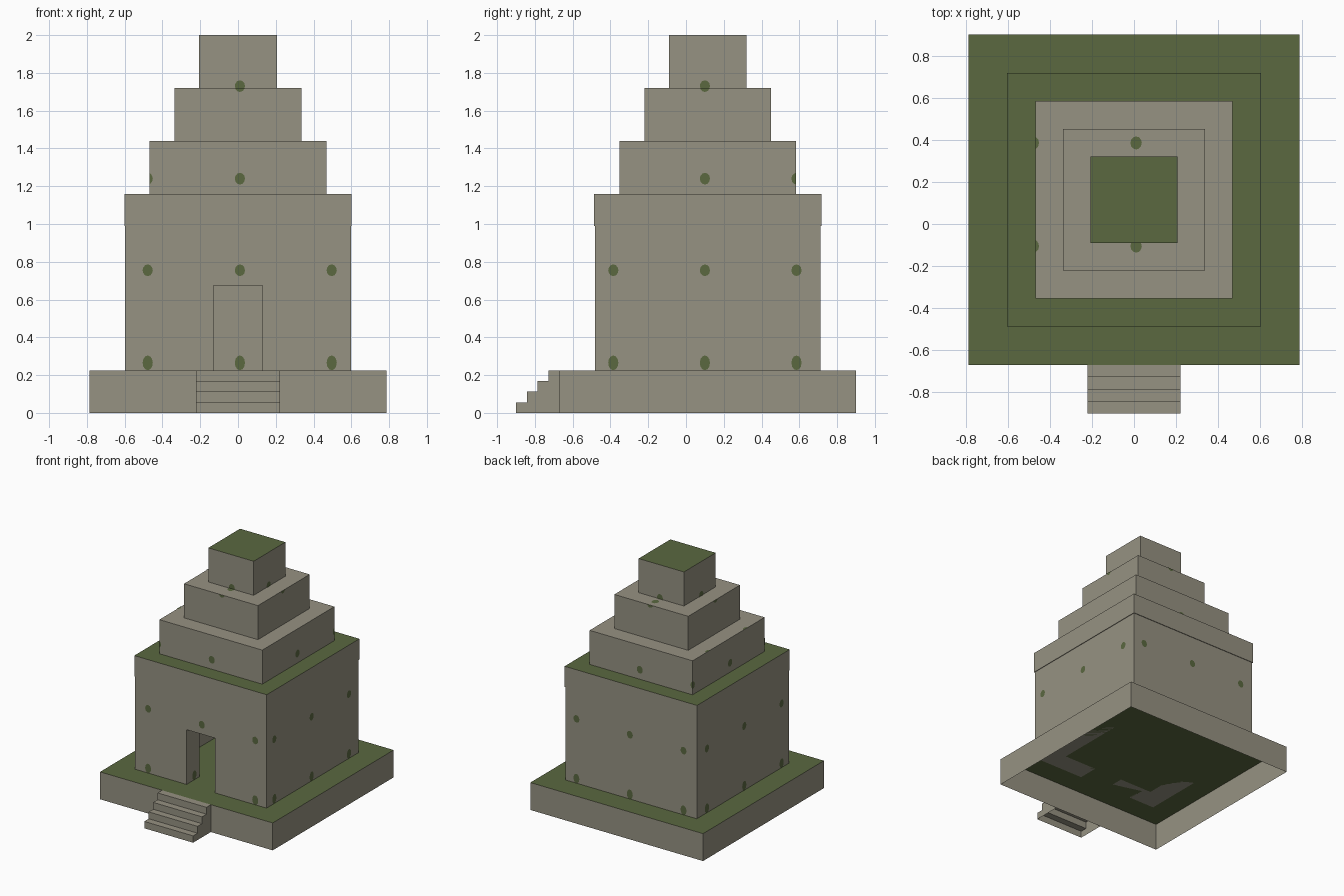
import bpy, bmesh, math
from mathutils import Vector

if "Cube" in bpy.data.objects:
    bpy.data.objects.remove(bpy.data.objects["Cube"], do_unlink=True)

CY = 0.115          # centre of the temple in y
BASE_TOP = 0.225
WALL = 0.597        # half width of the chamber block
THICK = 0.17        # chamber wall thickness
DOOR_HALF, DOOR_TOP = 0.13, 0.675


def material(name, rgb):
    mat = bpy.data.materials.new(name)
    mat.use_nodes = True
    colour = (*rgb, 1)
    mat.diffuse_color = colour
    mat.node_tree.nodes["Principled BSDF"].inputs["Base Color"].default_value = colour
    return mat


STONE = material("weathered stone", (0.305, 0.287, 0.223))
MOSS = material("moss green", (0.103, 0.138, 0.051))


def make_object(name, bm, mats):
    mesh = bpy.data.meshes.new(name)
    bm.to_mesh(mesh)
    bm.free()
    for mat in mats:
        mesh.materials.append(mat)
    obj = bpy.data.objects.new(name, mesh)
    bpy.context.collection.objects.link(obj)
    return obj


def box(name, low, high, mossy_top=False, open_bottom=False):
    """Axis-aligned stone block with an optional moss-covered top."""
    bm = bmesh.new()
    bmesh.ops.create_cube(bm, size=1)
    low, high = Vector(low), Vector(high)
    for v in bm.verts:
        v.co = (low + high) / 2 + v.co * (high - low)
    bm.normal_update()
    for f in bm.faces:
        f.material_index = int(mossy_top and f.normal.z > 0.5)
    if open_bottom:
        under = [f for f in bm.faces if f.normal.z < -0.5]
        bmesh.ops.delete(bm, geom=under, context='FACES_ONLY')
    return make_object(name, bm, [STONE, MOSS])


def block(name, half, z0, z1, **options):
    return box(name, (-half, CY - half, z0), (half, CY + half, z1), **options)


def carve(obj, cutters):
    """Cut boxes out of an object, then discard the cutters."""
    for cutter in cutters:
        mod = obj.modifiers.new("carve", 'BOOLEAN')
        mod.operation, mod.solver, mod.object = 'DIFFERENCE', 'EXACT', cutter
        cutter.hide_render = True
    graph = bpy.context.evaluated_depsgraph_get()
    mesh = bpy.data.meshes.new_from_object(obj.evaluated_get(graph))
    obj.modifiers.clear()
    obj.data = mesh
    for cutter in cutters:
        bpy.data.objects.remove(cutter, do_unlink=True)


# Platform, hollow underneath
block("platform", 0.785, 0, BASE_TOP, mossy_top=True, open_bottom=True)

# Front steps: one stepped side profile stretched across, open underneath
FRONT = CY - 0.785
RUN, RISE, STEPS = 0.0575, BASE_TOP / 4, 4
profile = [(FRONT, 0)]
for i in range(STEPS):
    y = FRONT - (STEPS - i) * RUN
    profile += [(y, i * RISE), (y, (i + 1) * RISE)]
profile.append((FRONT, BASE_TOP))
bm = bmesh.new()
side = bm.faces.new([bm.verts.new((-0.222, y, z)) for y, z in profile])
moved = bmesh.ops.extrude_face_region(bm, geom=[side], use_keep_orig=True)["geom"]
bmesh.ops.translate(bm, verts=[g for g in moved if isinstance(g, bmesh.types.BMVert)],
                    vec=(0.444, 0, 0))
bmesh.ops.recalc_face_normals(bm, faces=bm.faces)
bmesh.ops.delete(bm, geom=[f for f in bm.faces if f.normal.z < -0.5], context='FACES_ONLY')
make_object("front_steps", bm, [STONE])

# Chamber walls with a doorway
walls = block("chamber_walls", WALL, BASE_TOP, 0.99)
inner = WALL - THICK
carve(walls, [
    block("chamber_cutter", inner, 0, 1.2),
    box("door_cutter", (-DOOR_HALF, CY - WALL - 0.1, 0),
        (DOOR_HALF, CY - inner + 0.1, DOOR_TOP)),
])

# Roof slab and stepped tiers
block("roof_slab", 0.602, 0.99, 1.16, mossy_top=True)
block("lower_tier", 0.468, 1.16, 1.44)
block("middle_tier", 0.336, 1.44, 1.72)
block("top_tier", 0.206, 1.72, 2.0, mossy_top=True)

# Moss spots: a regular grid of thin patches, trimmed to each stone face
GRID_X = (-0.478, 0.01, 0.496)
GRID_Y = (-0.385, 0.1, 0.585)
GRID_TOP_Y = (-0.105, 0.385)
GRID_Z = (0.265, 0.755, 1.24, 1.73)
spots = bmesh.new()


def spot(axis, plane, sign, centre, low, high):
    """Patch on the plane; centre, low and high are in the other two axes."""
    tall = 0.039 if axis < 2 and centre[1] < 0.3 else 0.031
    radii = (0.027, tall)
    points = []
    for i in range(12):
        a = math.tau * i / 12
        uv = [c + r * t for c, r, t in zip(centre, radii, (math.cos(a), math.sin(a)))]
        uv = [min(max(p, lo), hi) for p, lo, hi in zip(uv, low, high)]
        uv.insert(axis, plane + sign * 0.003)
        point = Vector(uv)
        if not points or (point - points[-1]).length > 1e-5:
            points.append(point)
    while len(points) > 1 and (points[0] - points[-1]).length < 1e-5:
        points.pop()
    spread = [max(p[k] for p in points) - min(p[k] for p in points)
              for k in range(3) if k != axis]
    if min(spread) < 0.004:
        return
    face = spots.faces.new([spots.verts.new(p) for p in points])
    face.normal_update()
    if face.normal[axis] * sign < 0:
        face.normal_flip()


for half, z0, z1 in ((WALL, BASE_TOP, 0.99), (0.468, 1.16, 1.44),
                     (0.336, 1.44, 1.72), (0.206, 1.72, 2.0)):
    for sign in (-1, 1):
        for z in GRID_Z:
            for x in GRID_X:
                in_door = sign < 0 and abs(x) < DOOR_HALF and z < DOOR_TOP
                if not in_door:
                    spot(1, CY + sign * half, sign, (x, z), (-half, z0), (half, z1))
            for y in GRID_Y:
                spot(0, sign * half, sign, (y, z), (CY - half, z0), (CY + half, z1))

# Spots on the bare ledges of the tiers
for half, z, hole in ((0.468, 1.44, 0.336), (0.336, 1.72, 0.206)):
    for x in GRID_X:
        for y in GRID_TOP_Y:
            if max(abs(x), abs(y - CY)) > hole - 0.03:
                spot(2, z, 1, (x, y), (-half, CY - half), (half, CY + half))

# Spots inside the doorway and on the chamber's back wall
for sign in (-1, 1):
    spot(0, sign * DOOR_HALF, -sign, (GRID_Y[0], GRID_Z[0]),
         (CY - WALL, BASE_TOP), (CY - inner, DOOR_TOP))
for x in GRID_X:
    for z in GRID_Z[:2]:
        spot(1, CY + inner, -1, (x, z), (-inner, BASE_TOP), (inner, 0.99))

make_object("moss_spots", spots, [MOSS])
